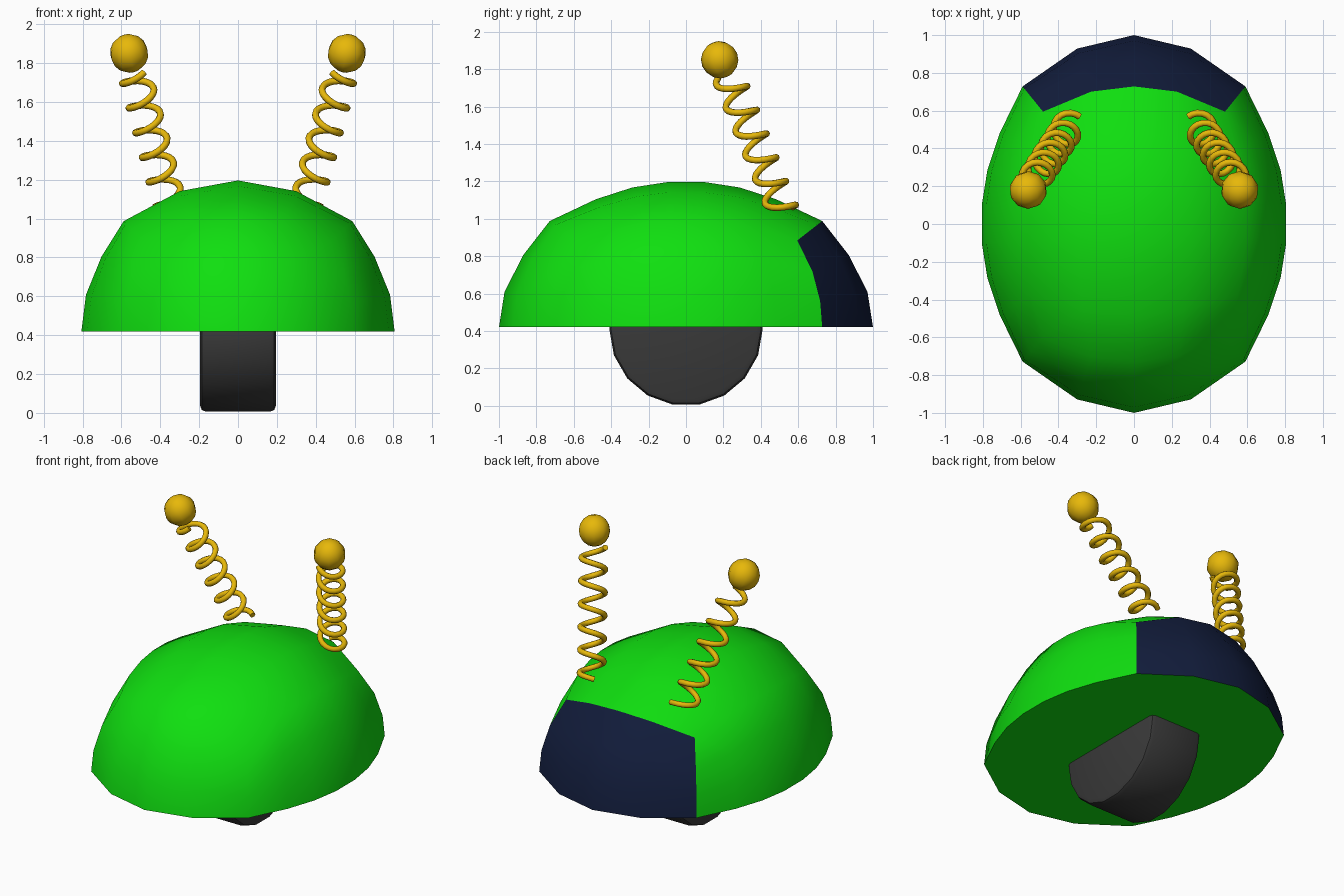
import bpy, bmesh
from math import sin, cos, pi
from mathutils import Vector, Matrix

if "Cube" in bpy.data.objects:
    bpy.data.objects.remove(bpy.data.objects["Cube"])


def material(name, rgb):
    m = bpy.data.materials.new(name)
    m.diffuse_color = (*rgb, 1)
    m.use_nodes = True
    m.node_tree.nodes["Principled BSDF"].inputs["Base Color"].default_value = m.diffuse_color
    return m


GREEN = material("green", (0.005, 0.74, 0.005))
NAVY = material("navy", (0.006, 0.012, 0.045))
GOLD = material("gold", (0.8, 0.48, 0.003))
DARK = material("dark_grey", (0.042, 0.042, 0.042))


def add_mesh(name, bm, mat, angle=None):
    me = bpy.data.meshes.new(name)
    bm.to_mesh(me)
    bm.free()
    ob = bpy.data.objects.new(name, me)
    bpy.context.collection.objects.link(ob)
    me.materials.append(mat)
    smooth(ob, angle)
    return ob


def smooth(ob, angle):
    bpy.ops.object.select_all(action='DESELECT')
    ob.select_set(True)
    bpy.context.view_layer.objects.active = ob
    if angle:
        bpy.ops.object.shade_smooth_by_angle(angle=angle)


# Dome: half of a cube grid puffed out to a slightly boxy ellipsoid
BASE_Z = 0.42
XS = [-1, -0.4, 0, 0.4, 1]
YS = [-1, -0.55, -0.3, -0.1, 0.1, 0.3, 0.55, 1]
ZS = [0, 0.25, 0.568, 1]


def puff(p):
    big, mid, _ = sorted((abs(c) for c in p), reverse=True)
    n = Vector(p).normalized() * (1 + 0.03 * (mid / big) ** 6)
    return (n.x * 0.81, n.y, BASE_Z + n.z * 0.78)


def grid(bm, us, vs, place):
    rows = [[bm.verts.new(puff(place(u, v))) for u in us] for v in vs]
    for r0, r1 in zip(rows, rows[1:]):
        for i in range(len(us) - 1):
            bm.faces.new((r0[i], r0[i + 1], r1[i + 1], r1[i]))


shell = bmesh.new()
grid(shell, XS, ZS, lambda u, v: (u, 1, v))       # visor side comes first
visor_count = len(shell.faces)
for f in shell.faces:
    f.material_index = 1
grid(shell, XS, ZS, lambda u, v: (u, -1, v))
for s in (-1, 1):
    grid(shell, YS, ZS, lambda u, v: (s, u, v))
grid(shell, XS, YS, lambda u, v: (u, v, 1))
bmesh.ops.remove_doubles(shell, verts=shell.verts[:], dist=1e-4)
rim = [e for e in shell.edges if e.is_boundary]
bmesh.ops.contextual_create(shell, geom=rim)
bmesh.ops.recalc_face_normals(shell, faces=shell.faces[:])

for f in shell.faces:
    if abs(f.normal.z) > 0.99 and f.calc_center_median().z < BASE_Z + 0.01:
        f.material_index = 0
for name, idx, mat in (("dome_body", 0, GREEN), ("visor", 1, NAVY)):
    part = shell.copy()
    bmesh.ops.delete(part, geom=[f for f in part.faces if f.material_index != idx],
                     context='FACES')
    for f in part.faces:
        f.material_index = 0
    add_mesh(name, part, mat, 0.8)
shell.free()

# Wheel: 18-sided drum with bevelled rims, upper half inside the dome
bm = bmesh.new()
turn = Matrix.Translation((0, 0, 0.41)) @ Matrix.Rotation(pi / 2, 4, 'Y')
bmesh.ops.create_cone(bm, cap_ends=True, segments=18, radius1=0.41, radius2=0.41,
                      depth=0.39, matrix=turn)
rims = [e for e in bm.edges if any(len(f.verts) > 4 for f in e.link_faces)]
bmesh.ops.bevel(bm, geom=rims, offset=0.03, segments=2, profile=0.5, affect='EDGES')
add_mesh("wheel", bm, DARK, 0.6)


# Antennae: coiled spring with a low-poly ball on the end
def antenna(side, label):
    a, b = Vector((0.34, 0.525, 1.03)), Vector((0.535, 0.225, 1.76))
    axis = (b - a).normalized()
    ex = (Vector((1, 0, 0)) - axis * axis.x).normalized()
    ey = axis.cross(ex)
    turns, steps = 5.75, 110
    cu = bpy.data.curves.new(label + "_spring", 'CURVE')
    cu.dimensions = '3D'
    cu.bevel_depth = 0.018
    cu.bevel_resolution = 2
    cu.use_fill_caps = True
    sp = cu.splines.new('POLY')
    sp.points.add(steps)
    for i, pt in enumerate(sp.points):
        t = i / steps
        ang = 0.75 * pi - 2 * pi * turns * t
        p = a.lerp(b, t) + 0.075 * (ex * cos(ang) + ey * sin(ang))
        pt.co = (p.x * side, p.y, p.z, 1)
    cu.materials.append(GOLD)
    ob = bpy.data.objects.new(label + "_spring", cu)
    bpy.context.collection.objects.link(ob)
    smooth(ob, None)
    bpy.ops.object.convert(target='MESH')
    smooth(bpy.context.object, 0.9)

    bm = bmesh.new()
    tilt = Vector((axis.x * side, axis.y, axis.z)).to_track_quat('Z', 'Y').to_matrix().to_4x4()
    bmesh.ops.create_uvsphere(bm, u_segments=10, v_segments=8, radius=0.1,
                              matrix=Matrix.Translation((0.56 * side, 0.18, 1.85)) @ tilt)
    add_mesh(label + "_ball", bm, GOLD, 0.9)


antenna(1, "right_antenna")
antenna(-1, "left_antenna")
